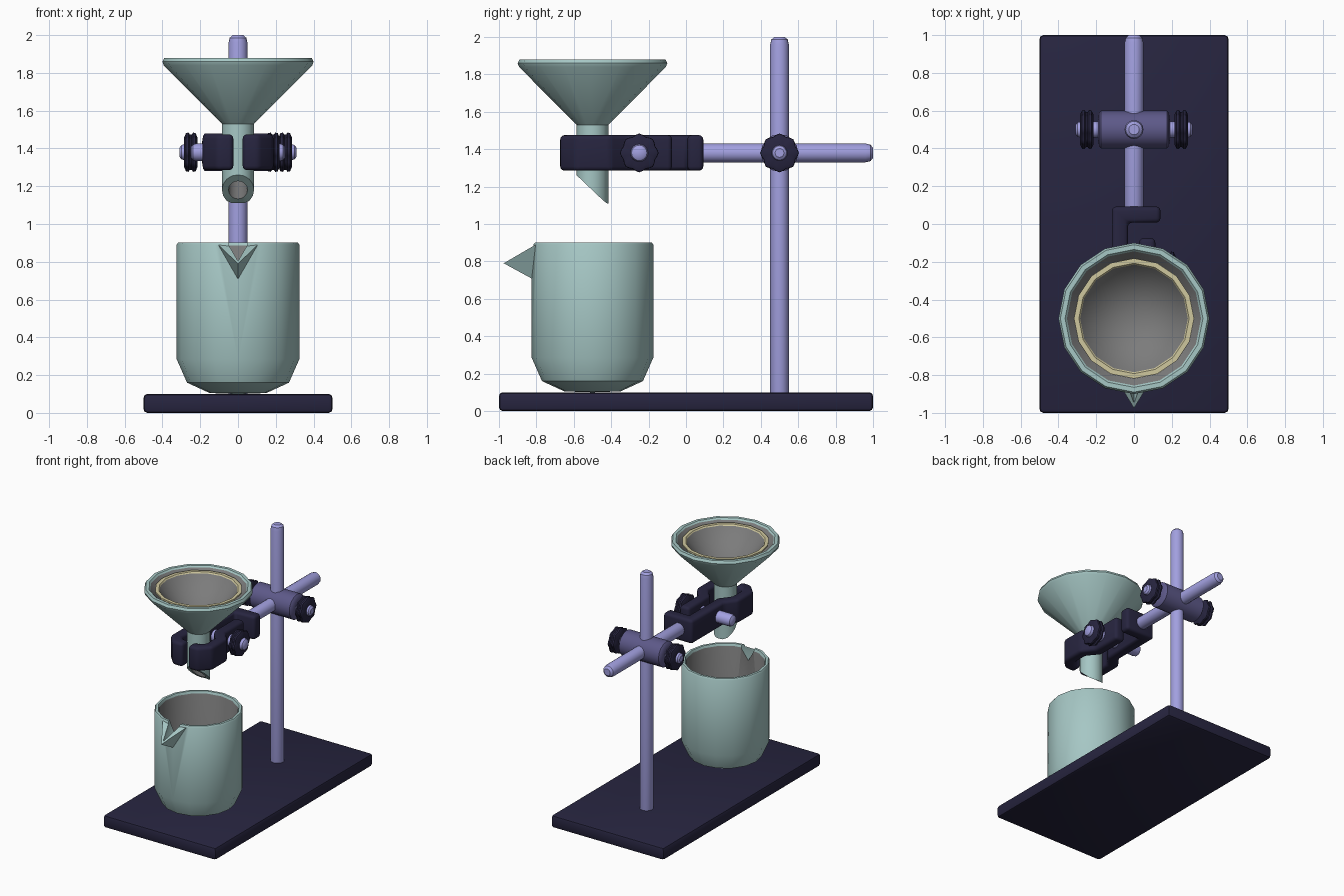
import bpy, bmesh, math
from mathutils import Matrix, Vector

if "Cube" in bpy.data.objects:
    bpy.data.objects.remove(bpy.data.objects["Cube"])


def material(name, rgb):
    m = bpy.data.materials.new(name)
    m.diffuse_color = (*rgb, 1)
    m.use_nodes = True
    m.node_tree.nodes["Principled BSDF"].inputs["Base Color"].default_value = m.diffuse_color
    return m


NAVY = material("navy enamel", (0.020, 0.018, 0.050))
STEEL = material("lilac metal", (0.36, 0.35, 0.74))
PURPLE = material("dark purple metal", (0.11, 0.10, 0.25))
GLASS = material("pale teal glass", (0.38, 0.57, 0.555))
GREY = material("grey interior", (0.20, 0.20, 0.20))
CREAM = material("cream paper", (0.62, 0.57, 0.34))

ALONG_X = Matrix.Rotation(math.pi / 2, 4, 'Y')
ALONG_Y = Matrix.Rotation(-math.pi / 2, 4, 'X')


def finish(bm, name, mats, bevel=0, segments=2):
    bmesh.ops.recalc_face_normals(bm, faces=bm.faces)
    me = bpy.data.meshes.new(name)
    bm.to_mesh(me)
    bm.free()
    for m in mats:
        me.materials.append(m)
    ob = bpy.data.objects.new(name, me)
    bpy.context.collection.objects.link(ob)
    if bevel:
        mod = ob.modifiers.new("bevel", 'BEVEL')
        mod.width, mod.segments = bevel, segments
    return ob


def smooth(ob, angle=35):
    bpy.ops.object.select_all(action='DESELECT')
    bpy.context.view_layer.objects.active = ob
    ob.select_set(True)
    for mod in list(ob.modifiers):
        bpy.ops.object.modifier_apply(modifier=mod.name)
    bpy.ops.object.shade_smooth_by_angle(angle=math.radians(angle))
    return ob


def lathe(name, profile, mats, loc=(0, 0, 0), rot=Matrix(), segs=16,
          inner=(), lobes=0, warp=None):
    """Spin (radius, height) points; `inner` lists profile spans using slot 1."""
    bm = bmesh.new()
    rings = []
    for r, z in profile:
        if r == 0:
            rings.append([bm.verts.new((0, 0, z))] * segs)
            continue
        ring = []
        for i in range(segs):
            a = 2 * math.pi * i / segs
            rr = r * (1 + 0.06 * math.cos(lobes * a)) if lobes else r
            ring.append(bm.verts.new((rr * math.cos(a), rr * math.sin(a), z)))
        rings.append(ring)
    closed = profile[0][0] > 0
    for k in range(len(rings) - (0 if closed else 1)):
        a, b = rings[k], rings[(k + 1) % len(rings)]
        for i in range(segs):
            j = (i + 1) % segs
            corners = list(dict.fromkeys((a[i], a[j], b[j], b[i])))
            bm.faces.new(corners).material_index = 1 if k in inner else 0
    if warp:
        for v in bm.verts:
            warp(v.co)
    bm.transform(Matrix.Translation(loc) @ rot)
    return finish(bm, name, mats)


def rod(name, z0, z1, r, mat, loc, rot=Matrix(), tip=0.04):
    prof = [(0, z0), (r * .55, z0), (r * .88, z0 + tip * .35), (r, z0 + tip),
            (r, z1 - tip), (r * .88, z1 - tip * .35), (r * .55, z1), (0, z1)]
    return smooth(lathe(name, prof, [mat], loc, rot))


def strip(name, path, width, z0, z1, mat, bevel):
    """Upright band of constant width following a plan path."""
    pts = [Vector(p) for p in path]
    left, right = [], []
    for i, p in enumerate(pts):
        d0 = (p - pts[i - 1]).normalized() if i else (pts[1] - p).normalized()
        d1 = (pts[i + 1] - p).normalized() if i < len(pts) - 1 else d0
        n0, n1 = Vector((-d0.y, d0.x)), Vector((-d1.y, d1.x))
        n = (n0 + n1).normalized()
        off = n * (width / 2 / n.dot(n0))
        left.append(p + off)
        right.append(p - off)
    bm = bmesh.new()
    face = bm.faces.new([bm.verts.new((q.x, q.y, z0)) for q in left + right[::-1]])
    new = bmesh.ops.extrude_face_region(bm, geom=[face])["geom"]
    bmesh.ops.translate(bm, vec=(0, 0, z1 - z0),
                        verts=[v for v in new if isinstance(v, bmesh.types.BMVert)])
    return smooth(finish(bm, name, [mat], bevel, 3), 40)


def hull(name, pts, mat):
    bm = bmesh.new()
    for p in pts:
        bm.verts.new(p)
    bmesh.ops.convex_hull(bm, input=bm.verts)
    return finish(bm, name, [mat])


# Base plate
bm = bmesh.new()
bmesh.ops.create_cube(bm, size=1, matrix=Matrix.Translation((0, 0, .05)) @ Matrix.Diagonal((1, 2, .1, 1)))
smooth(finish(bm, "base_plate", [NAVY], 0.02), 40)

# Upright post and horizontal support rod
rod("upright_post", 0.06, 2.0, 0.05, STEEL, (0, .5, 0))
rod("support_rod", 0.04, 1.0, 0.05, STEEL, (0, 0, 1.38), ALONG_Y)

# Boss joining the rods
rod("boss", -0.19, 0.19, 0.1, PURPLE, (0, .5, 1.38), ALONG_X, tip=0.015).data
KNOB = [(0, .215), (.075, .215), (.096, .225), (.098, .238), (.088, .245),
        (.088, .255), (.098, .262), (.096, .275), (.075, .285), (0, .285)]


def knob(name, x_shift, side, y):
    prof = [(r, side * (z + x_shift)) for r, z in KNOB]
    smooth(lathe(name, prof, [NAVY], (0, y, 1.38), ALONG_X, 32, lobes=8), 45)


# Thumb screws on the boss and the clamp
rod("boss_screw", -0.31, 0.31, 0.043, STEEL, (0, .5, 1.38), ALONG_X, tip=0.03)
knob("boss_knob_right", 0, 1, .5)
knob("boss_knob_left", 0, -1, .5)
rod("clamp_screw", -0.25, 0.25, 0.047, STEEL, (0, -.25, 1.38), ALONG_X, tip=0.03)
knob("clamp_knob", -0.065, 1, -.25)

# Clamp jaws wrapping the funnel stem
strip("clamp_fixed_jaw", [(.14, .05), (-.075, .05), (-.075, -.33), (-.145, -.42),
                          (-.145, -.57), (-.09, -.63), (-.025, -.63)],
      0.085, 1.285, 1.475, NAVY, 0.03)
strip("clamp_moving_jaw", [(.07, -.075), (.07, -.33), (.145, -.42),
                           (.145, -.57), (.09, -.63), (.025, -.63)],
      0.085, 1.285, 1.475, NAVY, 0.03)


# Funnel with slanted stem end
def slant(co):
    if co.z < 1.2:
        co.z = max(1.11, 1.18 - 0.95 * co.y)


smooth(lathe("funnel", [(.085, 1.15), (.085, 1.53), (.393, 1.84), (.4, 1.86), (.39, 1.88),
                        (.365, 1.88), (.355, 1.868), (.05, 1.54), (.05, 1.15)],
             [GLASS, GREY], (0, -.5, 0), inner=(6, 7), warp=slant))

# Filter paper cone
smooth(lathe("filter_paper", [(0, 1.52), (.318, 1.85), (.318, 1.862), (.292, 1.862),
                              (.285, 1.852), (0, 1.55)],
             [CREAM, GREY], (0, -.5, 0), inner=(4,)))

# Beaker
beaker = lathe("beaker", [(0, .1), (.15, .105), (.27, .16), (.325, .285), (.325, .89),
                          (.317, .902), (.298, .902), (.29, .885), (.29, .3), (.245, .19),
                          (.14, .14), (0, .14)],
               [GLASS, GREY], (0, -.5, 0), inner=(7, 8, 9, 10))

# Pouring spout: solid wedge joined to the wall, then a V groove cut out
wedge = hull("spout_wedge", [(-.11, -.795, .895), (.11, -.795, .895),
                             (0, -.81, .70), (0, -.975, .79)], GLASS)
groove = hull("spout_groove", [(-.08, -.7, .92), (.08, -.7, .92), (0, -.7, .79),
                               (0, -.94, .79), (-.02, -.96, .92), (.02, -.96, .92)], GLASS)
for cutter, op in ((wedge, 'UNION'), (groove, 'DIFFERENCE')):
    mod = beaker.modifiers.new(op, 'BOOLEAN')
    mod.object, mod.operation, mod.solver = cutter, op, 'EXACT'
smooth(beaker)
for cutter in (wedge, groove):
    bpy.data.objects.remove(cutter)
